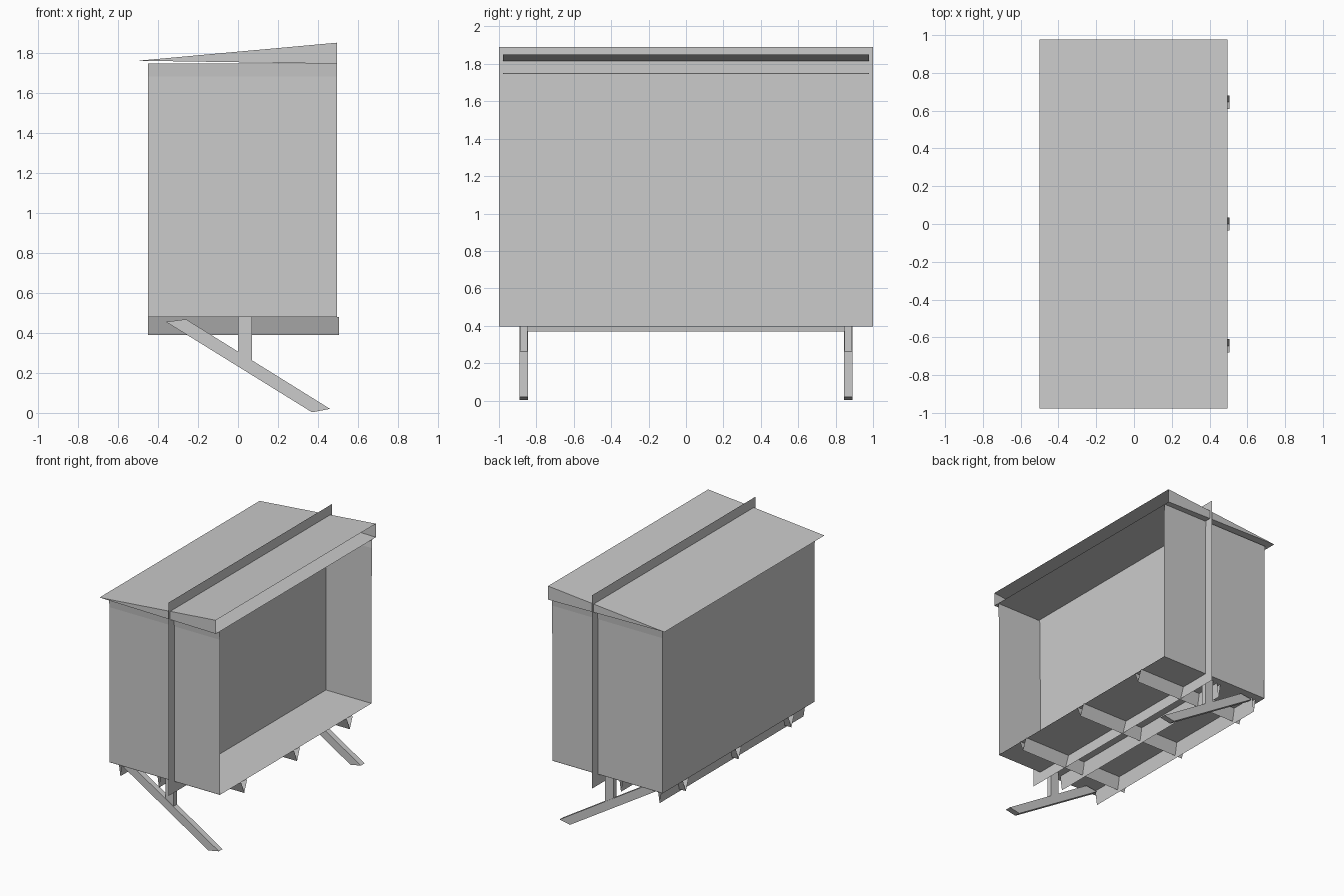
import bpy
import bmesh
from mathutils import Vector

cube = bpy.data.objects.get("Cube")
if cube:
    bpy.data.objects.remove(cube, do_unlink=True)

GREY = (0.6, 0.6, 0.6, 1)
grey = bpy.data.materials.new("plain grey")
grey.use_nodes = True
grey.diffuse_color = GREY
grey.node_tree.nodes["Principled BSDF"].inputs["Base Color"].default_value = GREY

X, Y = Vector((1, 0, 0)), Vector((0, 1, 0))
BACK, FRONT = -0.45, 0.495      # body depth along x
FLOOR, TOP, SIDE = 0.48, 1.745, 0.928


def finish(name, bm):
    mesh = bpy.data.meshes.new(name)
    bm.to_mesh(mesh)
    bm.free()
    mesh.materials.append(grey)
    obj = bpy.data.objects.new(name, mesh)
    bpy.context.collection.objects.link(obj)
    return obj


def sweep(name, points, direction, closed=False):
    """Extrude a path of points into a sheet, or a closed outline into a solid."""
    bm = bmesh.new()
    verts = [bm.verts.new(p) for p in points]
    if closed:
        geom = [bm.faces.new(verts)]
    else:
        geom = [bm.edges.new(pair) for pair in zip(verts, verts[1:])]
    result = bmesh.ops.extrude_face_region(bm, geom=geom) if closed else \
        bmesh.ops.extrude_edge_only(bm, edges=geom)
    moved = [g for g in result["geom"] if isinstance(g, bmesh.types.BMVert)]
    bmesh.ops.translate(bm, verts=moved, vec=direction)
    bmesh.ops.recalc_face_normals(bm, faces=bm.faces)
    return finish(name, bm)


# Box body: floor, back wall and two end walls with slightly flared tops
depth = X * (FRONT - BACK)
sweep("floor", [(BACK, -SIDE, FLOOR), (BACK, SIDE, FLOOR)], depth)
sweep("back_wall", [(BACK, -SIDE, FLOOR), (BACK, -SIDE, TOP)], Y * 2 * SIDE)
for side, s in (("right", -1), ("left", 1)):
    profile = [(SIDE - 0.003, FLOOR), (SIDE, 1.68), (SIDE + 0.006, TOP)]
    sweep("end_wall_" + side, [(BACK, s * y, z) for y, z in profile], depth)

# Broad partition that pokes out past the body all round
sweep("partition", [(0.105, -1, 0.395), (0.105, -1, 1.89)], Y * 2)

# Wedge roof, open along its high edge
eave, ridge, lip = (-0.5, 1.76), (0.495, 1.85), (0.495, 1.745)
ROOF = 0.978
sweep("roof", [(x, -ROOF, z) for x, z in (ridge, eave, lip)], Y * 2 * ROOF)
for side, s in (("right", -1), ("left", 1)):
    bm = bmesh.new()
    bm.faces.new([bm.verts.new((x, s * ROOF, z)) for x, z in (eave, lip, ridge)])
    finish("gable_" + side, bm)

# V-shaped bearers under the floor: three across, two lengthways
for i, y in enumerate((-0.645, 0, 0.645)):
    vee = [(y - 0.035, FLOOR), (y, 0.39), (y + 0.035, FLOOR)]
    sweep(f"cross_bearer_{i + 1}", [(BACK, a, z) for a, z in vee], X * 0.955)
for i, x in enumerate((-0.39, -0.06)):
    vee = [(x - 0.016, FLOOR), (x, 0.37), (x + 0.016, FLOOR)]
    sweep(f"long_runner_{i + 1}", [(a, -0.88, z) for a, z in vee], Y * 1.76)

# Legs: a short post standing on a slanted foot at each end
foot = [(-0.36, 0.455), (0.37, 0.003), (0.46, 0.02), (-0.26, 0.468)]
post = [(0, 0.24), (0.07, 0.2), (0.07, FLOOR), (0, FLOOR)]
for side, y in (("right", -0.89), ("left", 0.845)):
    sweep("foot_" + side, [(x, y, z) for x, z in foot], Y * 0.045, closed=True)
    sweep("post_" + side, [(x, y + 0.003, z) for x, z in post], Y * 0.039, closed=True)
